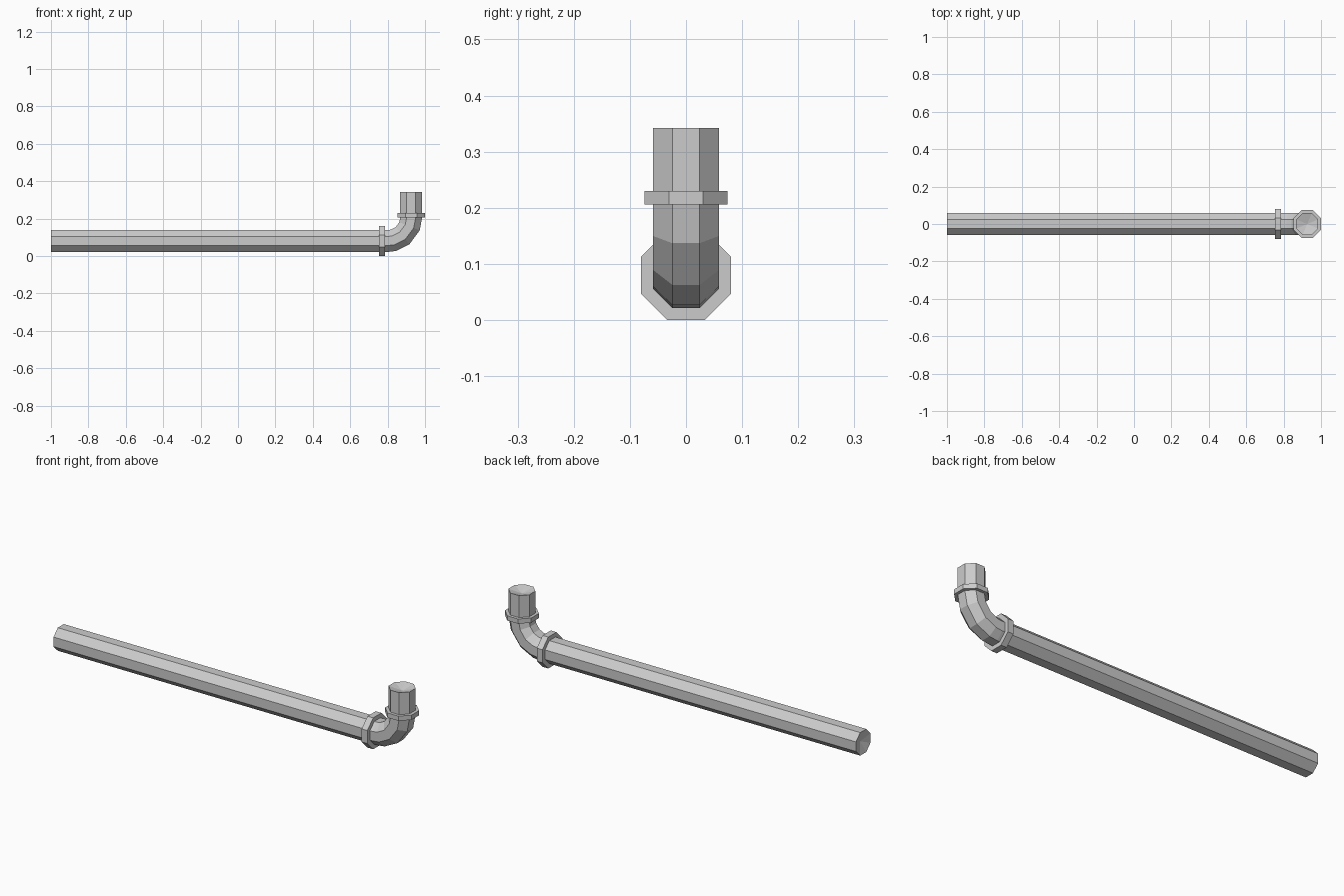
import bpy, math
from mathutils import Vector

if "Cube" in bpy.data.objects:
    bpy.data.objects.remove(bpy.data.objects["Cube"])

SIDES = 8
AXIS_Z, AXIS_X = 0.08, 0.926      # height of the long run, x of the riser
PIPE, BEND = 0.0587, 0.126        # pipe flat radius, elbow radius
DIMPLE = 0.018                    # depth of the sunken end caps
BEND_X, BEND_Z = AXIS_X - BEND, AXIS_Z + BEND


def loft(name, stations, capped=False):
    """Join octagons; each station is (x, z, angle in degrees, flat radius)."""
    verts, faces = [], []
    for x, z, deg, flat in stations:
        p = math.radians(deg)
        out = Vector((math.sin(p), 0, -math.cos(p)))
        r = flat / math.cos(math.pi / SIDES)
        for k in range(SIDES):
            a = 2 * math.pi * (k + 0.5) / SIDES
            verts.append(Vector((x, 0, z)) + r * (math.cos(a) * Vector((0, 1, 0)) + math.sin(a) * out))
    for i in range(len(stations) - 1):
        for k in range(SIDES):
            a, b = i * SIDES + k, i * SIDES + (k + 1) % SIDES
            faces.append((a, a + SIDES, b + SIDES, b))
    if capped:
        last = (len(stations) - 1) * SIDES
        for base, sign in ((0, 1), (last, -1)):
            x, z, deg, _ = stations[0 if base == 0 else -1]
            p = math.radians(deg)
            verts.append(Vector((x + sign * DIMPLE * math.cos(p), 0, z + sign * DIMPLE * math.sin(p))))
            c = len(verts) - 1
            for k in range(SIDES):
                a, b = base + k, base + (k + 1) % SIDES
                faces.append((a, b, c) if sign > 0 else (b, a, c))
    mesh = bpy.data.meshes.new(name)
    mesh.from_pydata(verts, [], faces)
    mesh.update()
    obj = bpy.data.objects.new(name, mesh)
    bpy.context.collection.objects.link(obj)
    return obj


# Long run, elbow and short riser as one bent pipe
path = [(-1.0, AXIS_Z, 0, PIPE)]
for deg in (0, 14, 39, 68, 90):
    p = math.radians(deg)
    path.append((BEND_X + BEND * math.sin(p), BEND_Z - BEND * math.cos(p), deg, PIPE))
path.append((AXIS_X, 0.342, 90, PIPE))
loft("bent_pipe", path, capped=True)

# Collar on the long run
loft("run_collar", [(x, AXIS_Z, 0, r) for x, r in
                    ((0.754, PIPE), (0.754, 0.08), (0.786, 0.08), (0.786, PIPE))])

# Collar on the riser
loft("riser_collar", [(AXIS_X, z, 90, r) for z, r in
                      ((0.206, PIPE), (0.206, 0.074), (0.230, 0.074), (0.230, PIPE))])
